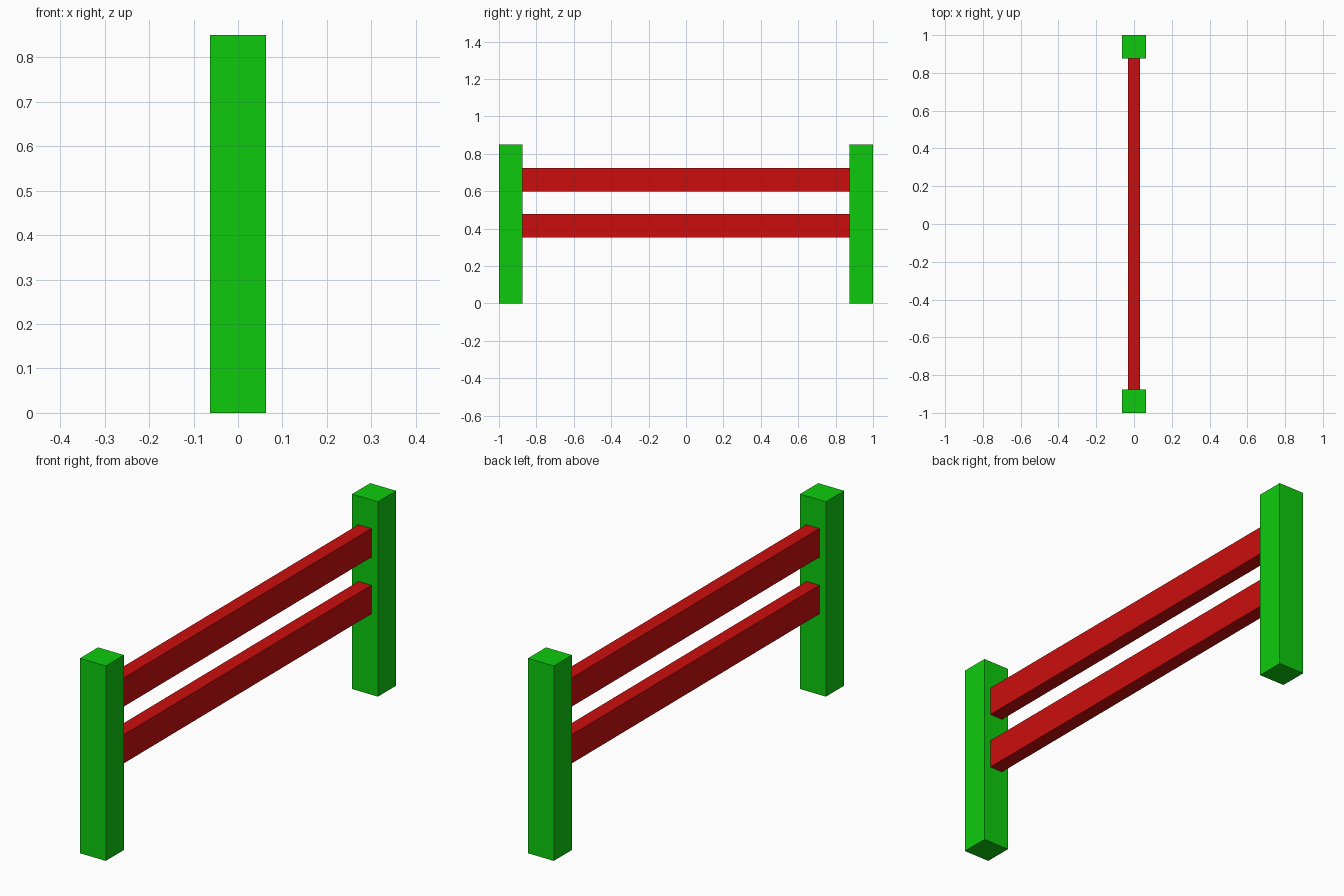
import bpy

cube = bpy.data.objects.get("Cube")
if cube:
    bpy.data.objects.remove(cube, do_unlink=True)

POST = 0.125          # post thickness and rail height
HEIGHT = 0.85
RAIL_DEPTH = 0.0625


def make_material(name, color):
    mat = bpy.data.materials.new(name)
    mat.use_nodes = True
    mat.diffuse_color = color
    mat.node_tree.nodes["Principled BSDF"].inputs["Base Color"].default_value = color
    return mat


def box(name, size, center, mat):
    bpy.ops.mesh.primitive_cube_add(size=1, location=center)
    obj = bpy.context.object
    obj.name = name
    obj.scale = size
    bpy.ops.object.transform_apply(location=False, rotation=False, scale=True)
    obj.data.materials.append(mat)
    return obj


green = make_material("green_paint", (0.6, 0.004, 0.004, 1)[1::-1] + (0.004, 1))
red = make_material("red_paint", (0.6, 0.004, 0.004, 1))

# Upright posts at both ends
for name, side in (("front_post", -1), ("back_post", 1)):
    box(name, (POST, POST, HEIGHT), (0, side * (1 - POST / 2), HEIGHT / 2), green)

# Horizontal rails spanning between the posts
for name, z in (("lower_rail", 0.415), ("upper_rail", 0.6625)):
    box(name, (RAIL_DEPTH, 2 - 2 * POST, POST), (0, 0, z), red)
